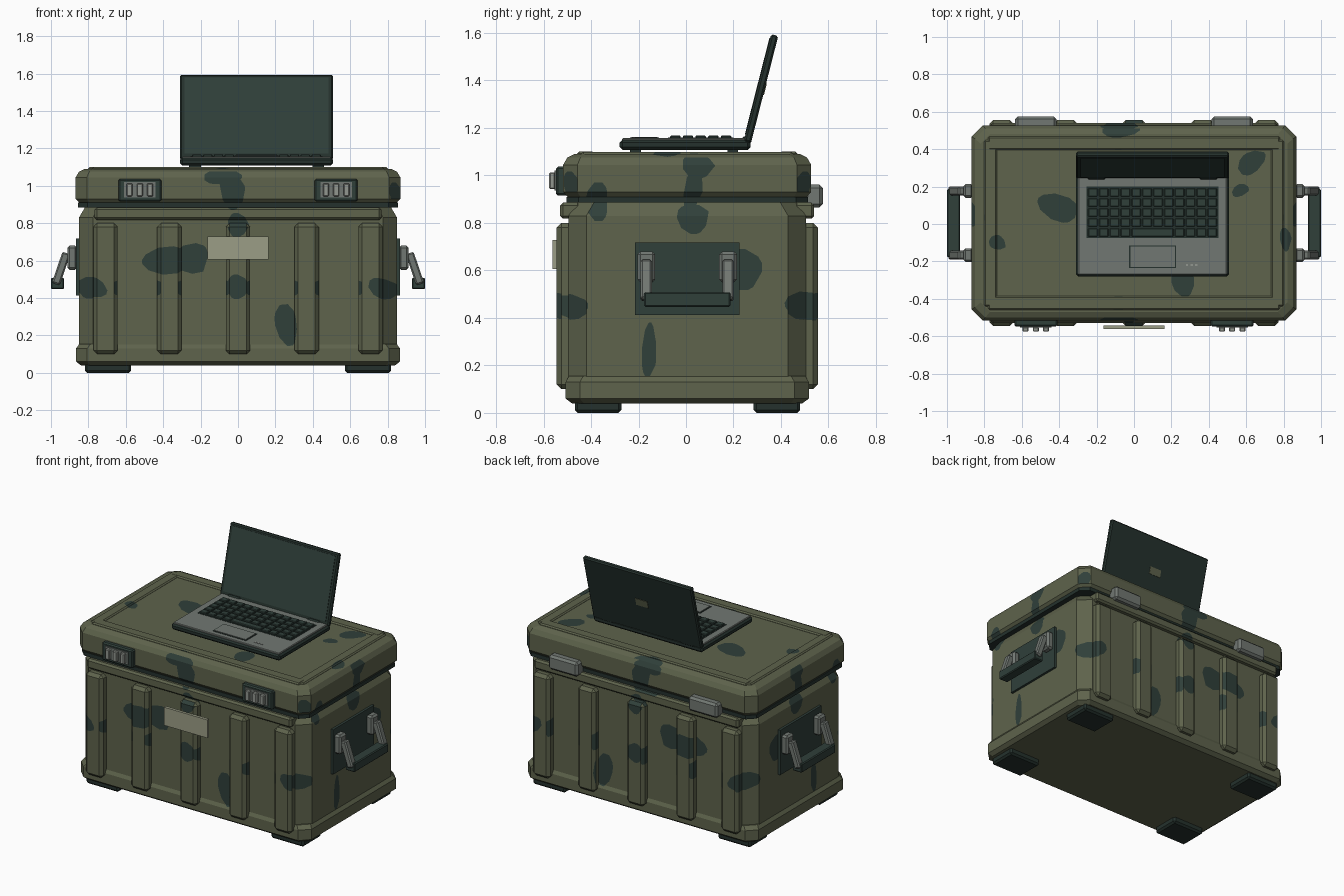
import bpy, bmesh, math
from mathutils import Vector, Matrix

def material(name, rgb):
    m = bpy.data.materials.new(name)
    m.diffuse_color = (*rgb, 1)
    return m

OLIVE = material("olive green", (0.112, 0.125, 0.072))
CAMO = material("dark camouflage green", (0.029, 0.050, 0.042))
BLACK = material("blackish green", (0.018, 0.031, 0.026))
GREY = material("metal grey", (0.165, 0.185, 0.168))
PALE = material("pale khaki", (0.33, 0.34, 0.24))
LIGHT = material("light grey", (0.29, 0.31, 0.28))
CY = 0.005   # the case sits slightly behind the origin

# camouflage spots: axis, centre u v, radii u v, rotation
SPOTS = [
    # front and back (x, z)
    (1, -0.08, 1.05, 0.11, 0.04, 0), (1, -0.03, 0.98, 0.07, 0.10, 0.2), (1, 0.0, 0.79, 0.06, 0.06, 0),
    (1, -0.39, 0.60, 0.11, 0.08, 0.1), (1, -0.25, 0.61, 0.09, 0.085, -0.3), (1, 0.255, 0.26, 0.052, 0.12, 0.1),
    (1, -0.78, 0.455, 0.09, 0.05, -0.3), (1, 0.78, 0.45, 0.09, 0.05, -0.2), (1, 0.0, 0.46, 0.065, 0.06, 0),
    (1, 0.84, 0.96, 0.03, 0.06, 0),
    # both ends (y, z)
    (0, -0.375, 0.89, 0.042, 0.09, 0), (0, 0.05, 1.04, 0.07, 0.05, 0), (0, 0.03, 0.94, 0.04, 0.09, -0.2),
    (0, 0.03, 0.82, 0.07, 0.06, 0.4), (0, 0.22, 0.61, 0.09, 0.09, 0), (0, -0.155, 0.26, 0.032, 0.11, 0),
    (0, -0.49, 0.45, 0.07, 0.05, 0), (0, 0.50, 0.45, 0.08, 0.06, -0.5),
    # lid top (x, y)
    (2, -0.41, 0.09, 0.10, 0.075, -0.3), (2, 0.26, -0.31, 0.055, 0.08, 0), (2, -0.07, 0.51, 0.11, 0.045, 0),
    (2, 0.63, 0.33, 0.09, 0.05, 0.6), (2, -0.73, -0.10, 0.05, 0.035, -0.5), (2, 0.81, -0.08, 0.03, 0.06, 0),
    (2, 0.57, 0.18, 0.05, 0.03, 0.3),
]

def paint(bm):
    """Cut each spot into the faces looking along its axis, then recolour the inside."""
    for axis, u, v, ru, rv, rot in SPOTS:
        iu, iv = [i for i in range(3) if i != axis]
        for side in ((1,) if axis == 2 else (1, -1)):
            bm.normal_update()
            for f in bm.faces:
                if f.material_index == 0 and f.normal[axis] * side > 0.65:
                    f.material_index = 2
            for k in range(12):
                t = k * math.tau / 12
                w = 1 + 0.12 * math.sin(5 * k + u * 9)
                p = Matrix.Rotation(rot, 2) @ Vector((ru * w * math.cos(t), rv * w * math.sin(t)))
                n = Matrix.Rotation(rot, 2) @ Vector((math.cos(t) / ru, math.sin(t) / rv)).normalized()
                co, no = Vector((0, 0, 0)), Vector((0, 0, 0))
                co[iu], co[iv], no[iu], no[iv] = u + p.x, v + p.y, n.x, n.y
                fs = [f for f in bm.faces if f.material_index == 2]
                if not fs:
                    break
                geom = fs + list({e for f in fs for e in f.edges}) + list({q for f in fs for q in f.verts})
                bmesh.ops.bisect_plane(bm, geom=geom, dist=1e-5, plane_co=co, plane_no=no)
                for f in bm.faces:
                    if f.material_index == 2 and (f.calc_center_median() - co).dot(no) > 0:
                        f.material_index = 0
            for f in bm.faces:
                if f.material_index == 2:
                    f.material_index = 1

def finish(name, bm, mat, matrix=None):
    bmesh.ops.recalc_face_normals(bm, faces=bm.faces)
    if matrix:
        bm.transform(matrix)
    if mat == OLIVE:
        paint(bm)
    me = bpy.data.meshes.new(name)
    bm.to_mesh(me)
    bm.free()
    me.materials.append(mat)
    if mat == OLIVE:
        me.materials.append(CAMO)
    ob = bpy.data.objects.new(name, me)
    bpy.context.collection.objects.link(ob)
    return ob

def box(name, x, y, z, mat, bevel=0.0, seg=1, matrix=None):
    """Box between (low, high) pairs; bevelled if asked."""
    bm = bmesh.new()
    bmesh.ops.create_cube(bm, size=1)
    for q in bm.verts:
        q.co = [(a + b) / 2 + c * (b - a) for (a, b), c in zip((x, y, z), q.co)]
    if bevel:
        bmesh.ops.bevel(bm, geom=bm.edges[:], offset=bevel, segments=seg, profile=0.5, affect='EDGES')
    return finish(name, bm, mat, matrix)

def loft(name, levels, mat):
    """Stack of corner-cut rectangles: z, half x, half y, corner cut."""
    bm = bmesh.new()
    rings = []
    for z, a, b, c in levels:
        pts = [(a, c - b), (a, b - c), (a - c, b), (c - a, b), (-a, b - c), (-a, c - b), (c - a, -b), (a - c, -b)]
        rings.append([bm.verts.new((px, py + CY, z)) for px, py in pts])
    for r, s in zip(rings, rings[1:]):
        for i in range(8):
            j = (i + 1) % 8
            bm.faces.new((r[i], r[j], s[j], s[i]))
    bm.faces.new(rings[0])
    bm.faces.new(rings[-1])
    return finish(name, bm, mat)

# case shell
loft("case_body", [(0.06, 0.85, 0.50, 0.075), (0.83, 0.85, 0.50, 0.075), (0.89, 0.815, 0.46, 0.07)], OLIVE)
loft("base_rim", [(0.04, 0.84, 0.485, 0.05), (0.06, 0.866, 0.512, 0.06), (0.13, 0.866, 0.512, 0.06),
                  (0.155, 0.848, 0.498, 0.06)], OLIVE)
loft("lid_seal", [(0.885, 0.855, 0.508, 0.05), (0.91, 0.855, 0.508, 0.05)], BLACK)
loft("lid", [(0.90, 0.84, 0.495, 0.05), (0.93, 0.868, 0.522, 0.06), (1.045, 0.868, 0.522, 0.06),
             (1.075, 0.85, 0.505, 0.055), (1.09, 0.82, 0.475, 0.05)], OLIVE)

# raised frame on the lid
for s in (-1, 1):
    box("lid_long_rib", (-0.78, 0.78), (CY + s * 0.427 - 0.037, CY + s * 0.427 + 0.037), (1.07, 1.1), OLIVE, 0.008)
    box("lid_short_rib", (s * 0.767 - 0.034, s * 0.767 + 0.034), (CY - 0.445, CY + 0.445), (1.07, 1.099), OLIVE, 0.008)

# feet
for x in (-0.695, 0.695):
    for y in (-0.37, 0.383):
        box("foot", (x - 0.123, x + 0.123), (y - 0.098, y + 0.098), (0, 0.06), BLACK, 0.012)

# ribs and top band on front and back
for s in (-1, 1):
    for x in (-0.708, -0.367, 0, 0.367, 0.708):
        box("wall_rib", (x - 0.065, x + 0.065), sorted((CY + s * 0.47, CY + s * 0.55)), (0.10, 0.80), OLIVE, 0.02)
    box("wall_band", (-0.767, 0.767), sorted((CY + s * 0.45, CY + s * 0.535)), (0.818, 0.885), OLIVE, 0.012)

# latches on the front, hinges on the back
for s in (-1, 1):
    x = s * 0.525
    box("latch_plate", (x - 0.115, x + 0.115), (-0.547, -0.49), (0.915, 1.037), CAMO, 0.008)
    box("latch_panel", (x - 0.085, x + 0.085), (-0.554, -0.54), (0.937, 1.02), GREY)
    for d in (-0.055, 0, 0.055):
        box("latch_bar", (x + d - 0.016, x + d + 0.016), (-0.576, -0.55), (0.943, 1.013), LIGHT, 0.005)
    box("hinge", (x - 0.11, x + 0.11), (0.50, 0.576), (0.865, 0.962), GREY, 0.014)

# blank plate on the front
box("front_plate", (-0.163, 0.163), (-0.562, -0.542), (0.605, 0.728), PALE)

# end handles
for s in (-1, 1):
    span = lambda a, b: sorted((s * a, s * b))
    box("handle_plate", span(0.84, 0.866), (CY - 0.22, CY + 0.22), (0.413, 0.717), CAMO)
    for e in (-1, 1):
        y = CY + e * 0.172
        box("handle_mount", span(0.86, 0.912), (y - 0.037, y + 0.037), (0.55, 0.68), GREY, 0.012)
        tilt = Matrix.Translation((s * 0.945, y, 0.56)) @ Matrix.Rotation(-s * 0.33, 4, 'Y')
        box("handle_arm", (-0.022, 0.022), (-0.024, 0.024), (-0.09, 0.085), GREY, 0.008, matrix=tilt)
    box("handle_grip", span(0.93, 1.0), (CY - 0.182, CY + 0.182), (0.447, 0.508), CAMO, 0.006)

# laptop base
LX = 0.099
for x in (LX - 0.33, LX + 0.33):
    for y in (-0.213, 0.197):
        box("laptop_foot", (x - 0.032, x + 0.032), (y - 0.023, y + 0.023), (1.08, 1.115), BLACK)
box("laptop_base", (LX - 0.409, LX + 0.409), (-0.28, 0.272), (1.108, 1.15), BLACK, 0.012)
box("laptop_deck", (LX - 0.398, LX + 0.398), (-0.27, 0.25), (1.14, 1.157), GREY, 0.004)
box("touchpad_rim", (LX - 0.126, LX + 0.126), (-0.236, -0.114), (1.15, 1.159), BLACK)
box("touchpad", (LX - 0.119, LX + 0.119), (-0.229, -0.121), (1.15, 1.162), GREY)
for k in range(3):
    box("status_light", (0.277 + k * 0.025, 0.290 + k * 0.025), (-0.225, -0.215), (1.15, 1.159), LIGHT)

# keyboard
box("keyboard_tray", (LX - 0.352, LX + 0.352), (-0.075, 0.2), (1.15, 1.159), BLACK)
for r in range(5):
    y = -0.045 + r * 0.0535
    for c in range(12):
        if r == 0 and 4 <= c <= 7:
            continue
        x = LX - 0.319 + c * 0.058
        box("key", (x - 0.025, x + 0.025), (y - 0.022, y + 0.022), (1.155, 1.168), CAMO, 0.004)
box("space_key", (LX - 0.112, LX + 0.112), (-0.067, -0.023), (1.155, 1.168), CAMO, 0.004)

# laptop screen, leaning back
lean = Matrix.Translation((LX, 0.258, 1.14)) @ Matrix.Rotation(math.radians(-14.3), 4, 'X')
box("screen_shell", (-0.409, 0.409), (-0.015, 0.016), (0, 0.466), BLACK, 0.008, matrix=lean)
box("screen_panel", (-0.385, 0.385), (-0.018, -0.01), (0.03, 0.448), CAMO, matrix=lean)
box("lid_badge", (-0.045, 0.045), (0.01, 0.019), (0.21, 0.26), OLIVE, matrix=lean)
for s in (-1, 1):
    box("screen_hinge", (LX + s * 0.3 - 0.05, LX + s * 0.3 + 0.05), (0.235, 0.275), (1.13, 1.165), BLACK, 0.01)
